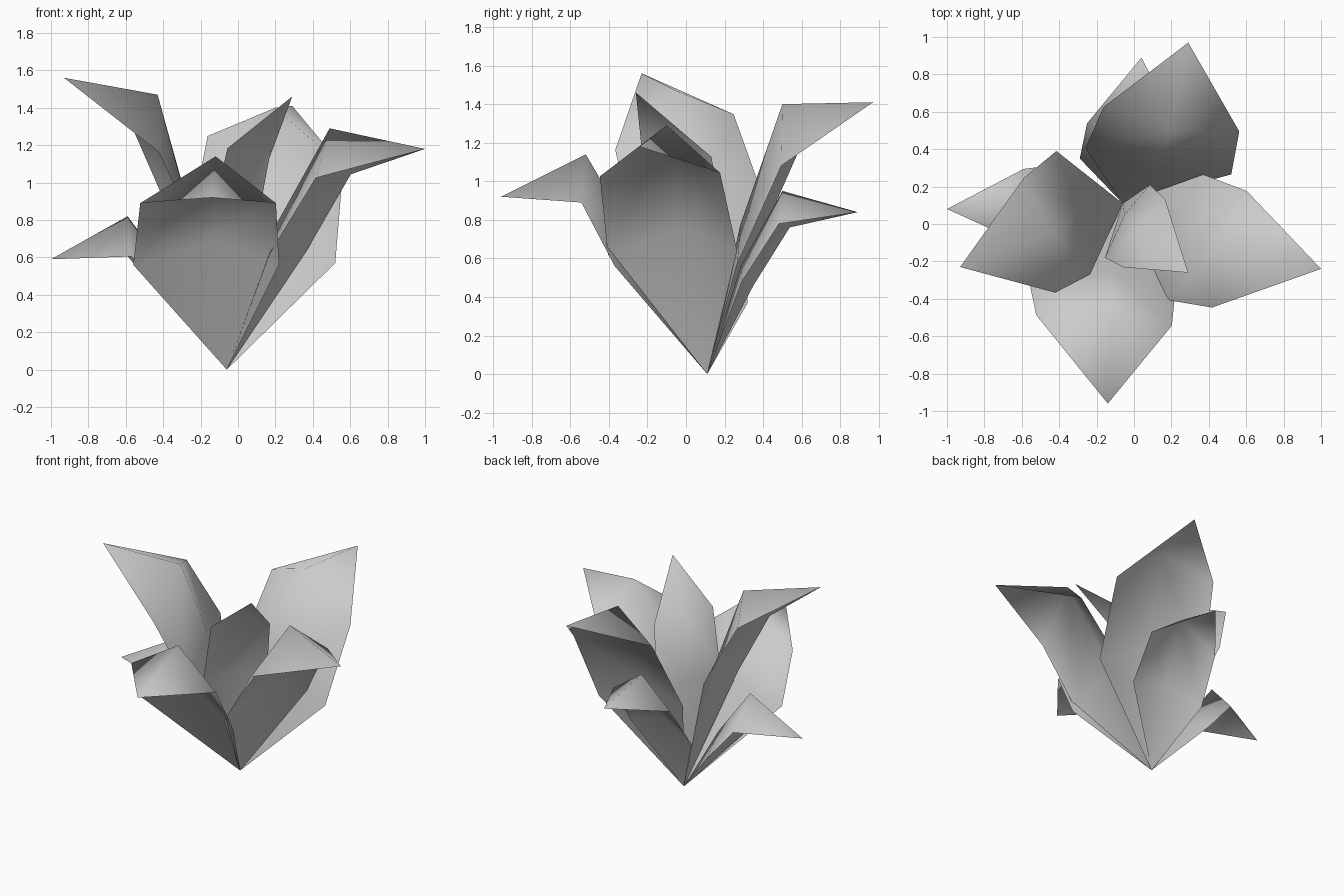
import bpy
from mathutils import Vector as V

ROOT = V((-0.06, 0.11, 0))   # all leaves grow from this point


def leaf(name, side, belly, shoulder, ridge, tip, inward=0.15):
    """Thin leaf folded along its spine: belly row, shoulder row with raised ridge, bent tip."""
    side, belly, shoulder, ridge, tip = map(V, (side, belly, shoulder, ridge, tip))
    pull = (ROOT - belly) * inward
    pull.z = 0
    fold = belly + (ridge - shoulder) * 0.5 + pull
    verts = [ROOT, belly - side, fold, belly + side,
             shoulder - side * 0.93, ridge, shoulder + side * 0.93, tip]
    faces = [(0, 2, 1), (0, 3, 2), (1, 2, 5, 4), (2, 3, 6, 5), (4, 5, 7), (5, 6, 7)]
    mesh = bpy.data.meshes.new(name)
    mesh.from_pydata(verts, [], faces)
    mesh.shade_smooth()
    obj = bpy.data.objects.new(name, mesh)
    bpy.context.collection.objects.link(obj)


# big outer leaves
leaf("front_leaf", (0.39, -0.03, 0), (-0.17, -0.34, 0.56),
     (-0.16, -0.515, 0.89), (-0.12, -0.52, 1.14), (-0.14, -0.96, 0.92), 0.2)
leaf("right_leaf", (0.1, 0.335, 0.01), (0.27, -0.07, 0.63),
     (0.51, -0.135, 1.035), (0.49, -0.10, 1.29), (1.0, -0.24, 1.18), 0.2)
leaf("back_leaf", (0.39, -0.07, -0.09), (0.13, 0.335, 0.66),
     (0.2, 0.56, 1.165), (0.2, 0.5, 1.40), (0.29, 0.97, 1.41), 0.1)
leaf("left_leaf", (-0.09, 0.33, 0.1), (-0.325, 0.06, 0.85),
     (-0.505, -0.06, 1.255), (-0.43, -0.05, 1.47), (-0.93, -0.23, 1.56), 0)
# smaller leaves
leaf("inner_leaf", (0.12, 0.195, -0.03), (-0.035, 0.015, 0.72),
     (0.055, -0.05, 1.155), (0.03, -0.01, 1.23), (0.29, -0.26, 1.46))
leaf("low_back_leaf", (0.27, -0.03, 0.01), (-0.02, 0.32, 0.47),
     (0.0, 0.51, 0.77), (0.01, 0.5, 0.95), (0.04, 0.89, 0.84))
leaf("low_left_leaf", (-0.01, 0.22, 0), (-0.38, 0.1, 0.37),
     (-0.58, 0.09, 0.605), (-0.59, 0.1, 0.82), (-1.0, 0.08, 0.59))
